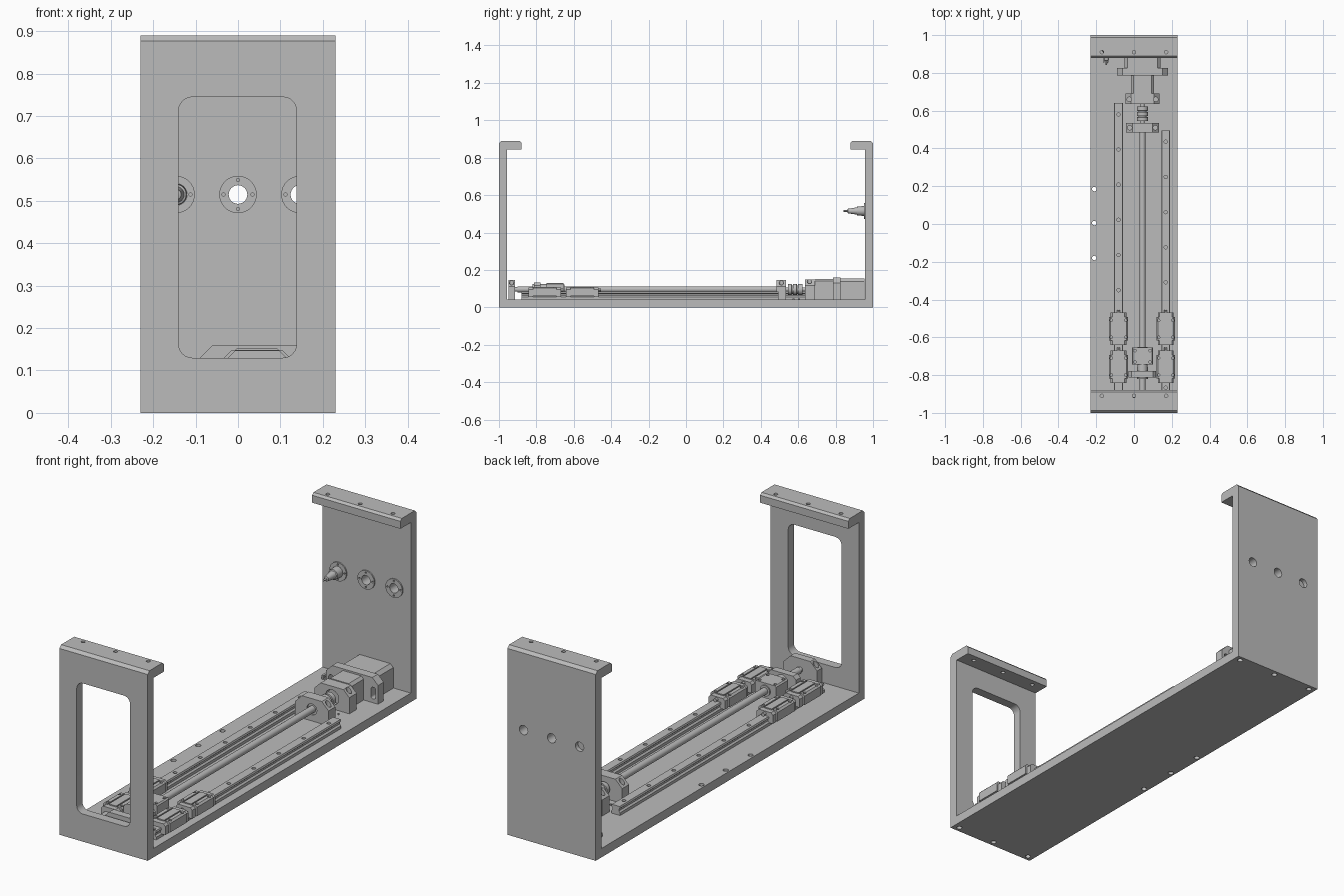
import bpy, bmesh, math
from mathutils import Vector

cube = bpy.data.objects.get("Cube")
if cube:
    bpy.data.objects.remove(cube, do_unlink=True)

grey = bpy.data.materials.new("machined grey")
grey.use_nodes = True
grey.diffuse_color = (0.5, 0.5, 0.5, 1)
grey.node_tree.nodes["Principled BSDF"].inputs["Base Color"].default_value = (0.5, 0.5, 0.5, 1)


def place(axis, a, b, t):
    """Map profile point (a, b) and extrusion position t to space."""
    return {"x": (t, a, b), "y": (a, t, b), "z": (a, b, t)}[axis]


def add_prism(bm, axis, pts, lo, hi):
    bottom = [bm.verts.new(place(axis, a, b, lo)) for a, b in pts]
    top = [bm.verts.new(place(axis, a, b, hi)) for a, b in pts]
    faces = [bm.faces.new(bottom), bm.faces.new(top)]
    for i in range(len(pts)):
        j = (i + 1) % len(pts)
        faces.append(bm.faces.new((bottom[i], bottom[j], top[j], top[i])))
    bmesh.ops.recalc_face_normals(bm, faces=faces)


def rect(a0, a1, b0, b1):
    return [(a0, b0), (a1, b0), (a1, b1), (a0, b1)]


def circle(a, b, r, n=24):
    return [(a + r * math.cos(2 * math.pi * i / n), b + r * math.sin(2 * math.pi * i / n))
            for i in range(n)]


def rounded(a0, a1, b0, b1, r, n=6):
    pts = []
    for k, (a, b) in enumerate([(a1 - r, b1 - r), (a0 + r, b1 - r), (a0 + r, b0 + r), (a1 - r, b0 + r)]):
        for i in range(n + 1):
            t = math.pi / 2 * (k + i / n)
            pts.append((a + r * math.cos(t), b + r * math.sin(t)))
    return pts


def chamfered(a0, a1, b0, b1, c):
    return [(a0, b0), (a1, b0), (a1, b1 - c), (a1 - c, b1), (a0 + c, b1), (a0, b1 - c)]


def make(name, solids, cuts=()):
    """Build an object from prisms, then cut other prisms out of it."""
    def build(label, prisms):
        bm = bmesh.new()
        for prism in prisms:
            add_prism(bm, *prism)
        mesh = bpy.data.meshes.new(label)
        bm.to_mesh(mesh)
        bm.free()
        mesh.materials.append(grey)
        obj = bpy.data.objects.new(label, mesh)
        bpy.context.collection.objects.link(obj)
        return obj

    obj = build(name, solids)
    bpy.ops.object.select_all(action="DESELECT")
    bpy.context.view_layer.objects.active = obj
    obj.select_set(True)
    if cuts:
        cutter = build("cutter", cuts)
        cutter.hide_render = True
        mod = obj.modifiers.new("cut", "BOOLEAN")
        mod.operation, mod.solver, mod.object = "DIFFERENCE", "EXACT", cutter
        bpy.ops.object.modifier_apply(modifier="cut")
        bpy.data.objects.remove(cutter, do_unlink=True)
    bpy.ops.object.shade_smooth_by_angle(angle=math.radians(30))
    return obj


def lathe(name, x, z, profile, n=24):
    """Turned part about a line along y; profile holds (y, radius)."""
    bm = bmesh.new()
    rings = [[bm.verts.new((a, y, b)) for a, b in circle(x, z, r, n)] for y, r in profile]
    for r0, r1 in zip(rings, rings[1:]):
        for i in range(n):
            bm.faces.new((r0[i], r0[(i + 1) % n], r1[(i + 1) % n], r1[i]))
    bm.faces.new(rings[0])
    bm.faces.new(rings[-1])
    bmesh.ops.recalc_face_normals(bm, faces=bm.faces[:])
    mesh = bpy.data.meshes.new(name)
    bm.to_mesh(mesh)
    bm.free()
    mesh.materials.append(grey)
    obj = bpy.data.objects.new(name, mesh)
    bpy.context.collection.objects.link(obj)
    bpy.ops.object.select_all(action="DESELECT")
    bpy.context.view_layer.objects.active = obj
    obj.select_set(True)
    bpy.ops.object.shade_smooth_by_angle(angle=math.radians(30))


W, H, T = 0.23, 0.89, 0.042
PORT_Z, PORTS = 0.515, (-0.146, 0, 0.146)
BOLTS = (-0.17, 0, 0.17)

# Base plate with through holes along one side and blind holes underneath
make("base_plate", [("z", rect(-W, W, -1, 1), 0, T)],
     [("z", circle(-0.21, y, 0.012), -0.01, 0.1) for y in (-0.18, 0.005, 0.185)]
     + [("z", circle(x, y, 0.012), -0.01, 0.025) for x in (-0.2, 0, 0.2) for y in (-0.975, 0.975)])

# End walls: windowed at the front, ported at the back
make("front_wall", [("y", rect(-W, W, T, H - 0.045), -1, -0.957)],
     [("y", rounded(-0.14, 0.138, 0.13, 0.745, 0.032), -1.1, -0.9)])
make("back_wall", [("y", rect(-W, W, T, H - 0.045), 0.957, 1)],
     [("y", circle(x, PORT_Z, 0.022), 0.9, 1.1) for x in PORTS])

# Top flanges with chamfered outer edge and rounded inner corners
for name, s in (("front_flange", -1), ("back_flange", 1)):
    profile = [(s, H - 0.045), (s, H - 0.013), (s * 0.987, H), (s * 0.89, H),
               (s * 0.88, H - 0.01), (s * 0.88, H - 0.045)]
    make(name, [("x", profile, -W, W)],
         [("z", circle(x, s * 0.91, 0.009), H - 0.1, H + 0.1) for x in BOLTS])

# Port rings and the plug in the right-hand port
for x in PORTS:
    bolts = [("y", circle(x + 0.034 * dx, PORT_Z + 0.034 * dz, 0.004, 12), 0.9, 1)
             for dx, dz in ((1, 0), (-1, 0), (0, 1), (0, -1))]
    make("port_ring", [("y", circle(x, PORT_Z, 0.044, 32), 0.951, 0.957)],
         bolts + [("y", circle(x, PORT_Z, 0.022), 0.9, 1)])
lathe("port_plug", PORTS[0], PORT_Z,
      [(0.98, 0.0225), (0.95, 0.026), (0.915, 0.024), (0.913, 0.019), (0.865, 0.012),
       (0.863, 0.005), (0.843, 0.004)])

# Linear rails with waisted section and bolt holes
SCREW_X, SCREW_Z = 0.045, 0.096
for name, x, end in (("right_rail", -0.082, 0.64), ("left_rail", 0.168, 0.495)):
    half = [(0.023, T), (0.023, 0.055), (0.016, 0.062), (0.016, 0.07), (0.023, 0.076), (0.02, 0.084)]
    profile = [(x + a, z) for a, z in half] + [(x - a, z) for a, z in reversed(half)]
    make(name, [("y", profile, -0.88, end)],
         [("z", circle(x, end - 0.06 - 0.186 * i, 0.009, 16), 0.065, 0.1) for i in range(8)])

    # Two carriages on each rail, with end caps, grease nipples and bolt holes
    for y in (-0.555, -0.755):
        body = chamfered(x - 0.05, x + 0.05, 0.06, 0.11, 0.008)
        cap = chamfered(x - 0.042, x + 0.042, 0.055, 0.105, 0.01)
        cuts = [("z", circle(x + dx, y + dy, 0.007, 12), 0.09, 0.12)
                for dx in (-0.038, 0.038) for dy in (-0.045, 0.045)]
        cuts += [("z", rect(x + dx - 0.003, x + dx + 0.003, y - 0.07, y + 0.07), 0.105, 0.12)
                 for dx in (-0.022, 0.022)]
        make("carriage", [("y", body, y - 0.062, y + 0.062)], cuts)
        for s in (-1, 1):
            make("carriage_end_cap", [("y", cap, *sorted((y + s * 0.062, y + s * 0.086)))])
        make("grease_nipple", [("y", circle(x, 0.093, 0.008, 12), y + 0.086, y + 0.1)])

# Ball screw, its nut and the nut bracket
lathe("ball_screw", SCREW_X, SCREW_Z, [(-0.95, 0.012), (-0.9, 0.012), (-0.9, 0.016), (0.49, 0.016),
                                       (0.49, 0.011), (0.64, 0.011)])
make("nut_bracket", [("y", chamfered(-0.01, 0.1, 0.06, 0.131, 0.006), -0.745, -0.655)],
     [("z", circle(SCREW_X + dx, -0.7 + dy, 0.007, 12), 0.11, 0.2)
      for dx in (-0.04, 0.04) for dy in (-0.03, 0.03)])
lathe("ball_nut", SCREW_X, SCREW_Z, [(-0.82, 0.028), (-0.77, 0.028), (-0.65, 0.026)])
make("nut_flange", [("y", chamfered(-0.028, 0.116, 0.062, 0.132, 0.015), -0.812, -0.778)])

# Bearing supports at both ends of the screw
for name, y0, y1 in (("front_bearing_support", -0.95, -0.915), ("back_bearing_support", 0.485, 0.535)):
    cuts = [("y", circle(SCREW_X, SCREW_Z, 0.026), y0 - 0.01, y0 + 0.008)]
    cuts += [("z", circle(SCREW_X + dx, (y0 + y1) / 2, 0.012, 16), 0.08, 0.2) for dx in (-0.068, 0.068)]
    make(name, [("y", chamfered(SCREW_X - 0.087, SCREW_X + 0.087, T, 0.147, 0.035), y0, y1)], cuts)

# Shaft coupling with clamp grooves
lathe("shaft_coupling", SCREW_X, SCREW_Z,
      [(0.545, 0.03), (0.565, 0.03), (0.566, 0.022), (0.572, 0.022), (0.573, 0.03), (0.592, 0.03),
       (0.593, 0.022), (0.599, 0.022), (0.6, 0.03), (0.622, 0.03)])

# Motor mount, slotted ear plate and motor
make("motor_mount", [("y", chamfered(SCREW_X - 0.09, SCREW_X + 0.09, T, 0.148, 0.03), 0.635, 0.69)],
     [("y", circle(SCREW_X, SCREW_Z, 0.035), 0.6, 0.66)]
     + [("z", circle(SCREW_X + dx, 0.66, 0.012, 16), 0.08, 0.2) for dx in (-0.07, 0.07)])
make("motor_housing", [("y", chamfered(-0.015, 0.105, T, 0.152, 0.012), 0.69, 0.785)])
make("ear_plate", [("y", chamfered(-0.09, 0.18, T, 0.16, 0.03), 0.785, 0.827)],
     [("y", rounded(SCREW_X + s * 0.11 - 0.012, SCREW_X + s * 0.11 + 0.012, 0.06, 0.115, 0.01), 0.7, 0.9)
      for s in (-1, 1)])
make("motor_body", [("y", chamfered(-0.05, 0.14, T, 0.154, 0.015), 0.827, 0.955)])

# Small sensor block and fixing screws on the base
make("sensor_block", [("z", rect(-0.165, -0.135, 0.855, 0.885), T, 0.06)],
     [("z", rect(-0.155, -0.145, 0.84, 0.87), 0.045, 0.1)])
for x in (-0.01, 0.1):
    for y in (0.575, 0.605):
        make("base_screw", [("z", circle(x, y, 0.005, 12), T, T + 0.004)])
